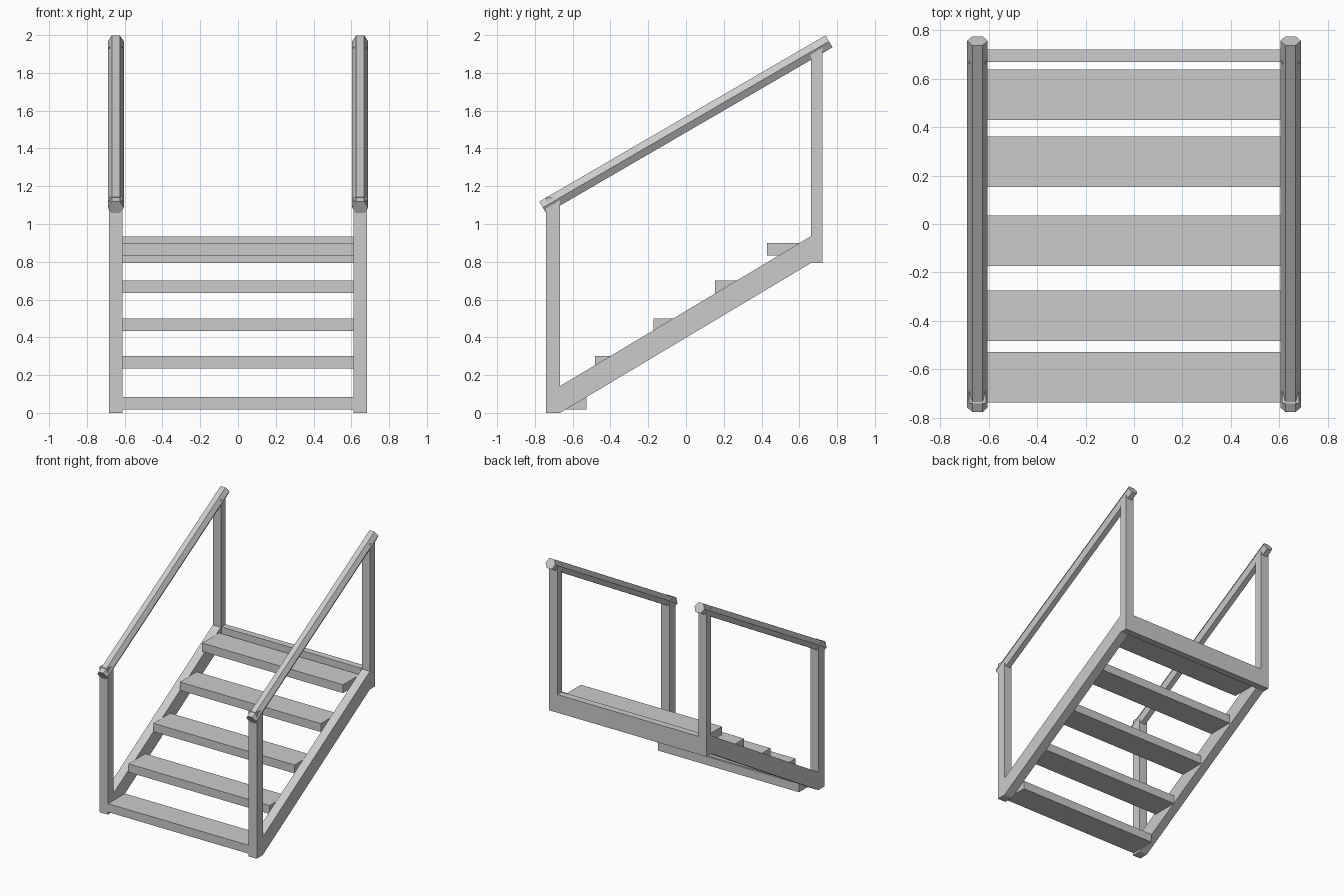
import bpy
import bmesh
import math
from mathutils import Vector

cube = bpy.data.objects.get("Cube")
if cube:
    bpy.data.objects.remove(cube, do_unlink=True)

grey = bpy.data.materials.new("plain grey")
grey.use_nodes = True
grey.diffuse_color = (0.6, 0.6, 0.6, 1)
shader = next(n for n in grey.node_tree.nodes if n.type == 'BSDF_PRINCIPLED')
shader.inputs["Base Color"].default_value = grey.diffuse_color


def extrude(name, profile, offset):
    """Solid made by sweeping a flat outline along an offset."""
    bm = bmesh.new()
    face = bm.faces.new([bm.verts.new(p) for p in profile])
    swept = bmesh.ops.extrude_face_region(bm, geom=[face])["geom"]
    bmesh.ops.translate(bm, vec=offset,
                        verts=[v for v in swept if isinstance(v, bmesh.types.BMVert)])
    bmesh.ops.recalc_face_normals(bm, faces=bm.faces)
    mesh = bpy.data.meshes.new(name)
    bm.to_mesh(mesh)
    bm.free()
    mesh.materials.append(grey)
    obj = bpy.data.objects.new(name, mesh)
    bpy.context.collection.objects.link(obj)
    return obj


def side_profile(name, x0, x1, yz):
    return extrude(name, [(x0, y, z) for y, z in yz], Vector((x1 - x0, 0, 0)))


def box(name, x0, x1, y0, y1, z0, z1):
    return side_profile(name, x0, x1, [(y0, z0), (y1, z0), (y1, z1), (y0, z1)])


INNER, OUTER = 0.612, 0.682
FRONT, BACK = -0.667, 0.661          # faces of the posts that meet the stringers
LANDING, DEPTH = 0.793, 0.142        # stringer rise and vertical depth
POST = 1.143

# Posts, sloped stringers and hexagonal handrails on both sides
rail_start = Vector((0, -0.758, 1.087))
rail_end = Vector((0, 0.757, 1.967))
along = rail_end - rail_start
across = Vector((1, 0, 0))
rail_up = across.cross(along).normalized()
radius = 0.0425
for side, sign in (("left", 1), ("right", -1)):
    a, b = sign * INNER, sign * OUTER
    box(side + "_front_post", a, b, -0.741, FRONT, 0, POST)
    box(side + "_back_post", a, b, BACK, 0.722, LANDING, LANDING + POST)
    side_profile(side + "_stringer", a, b,
                 [(FRONT, 0), (BACK, LANDING), (BACK, LANDING + DEPTH), (FRONT, DEPTH)])
    centre = rail_start + across * (a + b) / 2
    angles = [math.tau * i / 6 for i in range(6)]
    extrude(side + "_handrail",
            [centre + radius * (across * math.cos(t) + rail_up * math.sin(t)) for t in angles],
            along)

# Treads between the stringers
treads = [(-0.737, 0.084), (-0.483, 0.3), (-0.173, 0.5), (0.153, 0.7), (0.429, 0.9)]
for i, (y, top) in enumerate(treads):
    box(f"tread_{i + 1}", -INNER, INNER, y, y + 0.209, top - 0.066, top)

# Beam joining the back posts
box("back_beam", -INNER, INNER, 0.669, 0.722, LANDING, LANDING + DEPTH)
